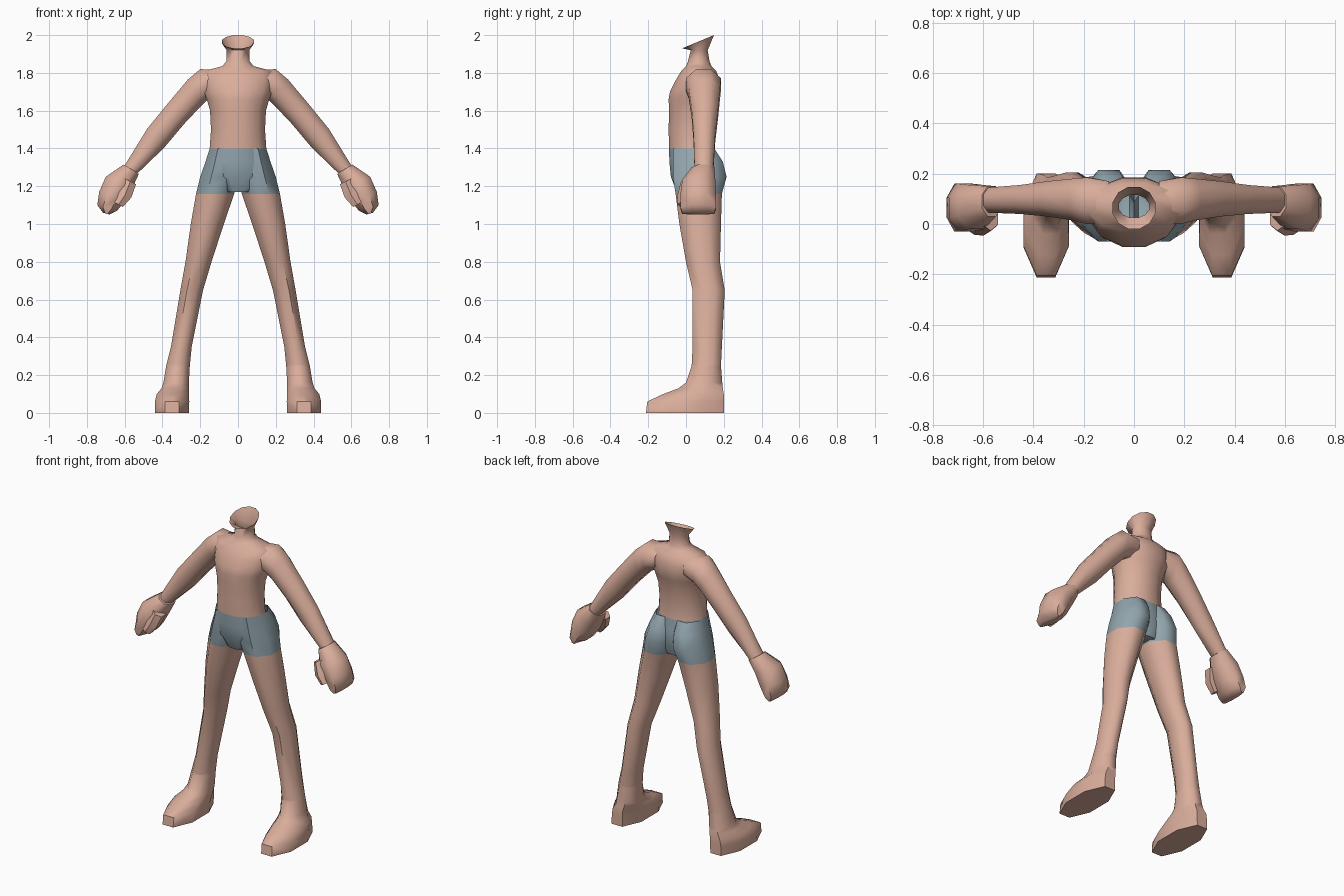
import bpy, bmesh, math
from mathutils import Vector

cube = bpy.data.objects.get("Cube")
if cube:
    bpy.data.objects.remove(cube)


def material(name, rgb):
    m = bpy.data.materials.new(name)
    m.use_nodes = True
    m.diffuse_color = (*rgb, 1)
    m.node_tree.nodes["Principled BSDF"].inputs["Base Color"].default_value = (*rgb, 1)
    return m


SKIN = material("skin", (0.70, 0.42, 0.33))
SHORTS = material("grey blue shorts", (0.29, 0.38, 0.42))
HEM, WAIST = 1.16, 1.40


def loft(name, rings, sides=8, mirror=True, cap_start=False, cap_end=False, tilt=0):
    """Each ring: outer edge x, z, inner edge x, z, front y, back y."""
    bm = bmesh.new()
    step = 2 * math.pi / sides
    fit = 1 / math.cos(step / 2)
    loops = []
    for k, (xo, zo, xi, zi, yf, yb) in enumerate(rings):
        mid = Vector(((xo + xi) / 2, (yf + yb) / 2, (zo + zi) / 2))
        u = Vector(((xo - xi) / 2, 0, (zo - zi) / 2)) * fit
        lean = tilt if k == len(rings) - 1 else 0
        v = Vector((0, (yb - yf) / 2, lean)) * fit
        loops.append([bm.verts.new(mid + u * math.cos((i + .5) * step) + v * math.sin((i + .5) * step))
                      for i in range(sides)])
    for a, b in zip(loops, loops[1:]):
        for i in range(sides):
            j = (i + 1) % sides
            bm.faces.new((a[i], a[j], b[j], b[i]))
    if cap_start:
        bm.faces.new(loops[0])
    if cap_end:
        bm.faces.new(loops[-1])
    bmesh.ops.recalc_face_normals(bm, faces=bm.faces)
    # Shorts cover everything between hem and waist on the trunk and legs
    covered = name in ("torso", "legs")
    for f in bm.faces:
        z = f.calc_center_median().z
        f.material_index = int(covered and HEM - .005 < z < WAIST)
    mesh = bpy.data.meshes.new(name)
    bm.to_mesh(mesh)
    bm.free()
    ob = bpy.data.objects.new(name, mesh)
    bpy.context.collection.objects.link(ob)
    mesh.materials.append(SKIN)
    if covered:
        mesh.materials.append(SHORTS)
    if mirror:
        mod = ob.modifiers.new("Mirror", 'MIRROR')
        mod.use_mirror_merge = False
    bpy.ops.object.select_all(action='DESELECT')
    ob.select_set(True)
    bpy.context.view_layer.objects.active = ob
    bpy.ops.object.shade_smooth_by_angle(angle=math.radians(55))
    return ob


def level(z, xo, xi, yf, yb):
    return (xo, z, xi, z, yf, yb)


# Trunk and open neck: height, half width, front, back
trunk = [
    (1.17, .09, -.05, .15), (1.25, .185, -.08, .17), (1.33, .168, -.088, .165),
    (WAIST, .15, -.09, .152), (1.50, .143, -.092, .15), (1.60, .148, -.09, .16),
    (1.66, .165, -.092, .175), (1.70, .18, -.085, .185), (1.76, .19, -.055, .18),
    (1.81, .18, -.025, .16), (1.835, .085, 0, .135), (1.86, .062, .01, .125),
    (1.92, .06, .025, .115), (1.965, .085, -.02, .148)]
loft("torso", [level(z, w, -w, f, b) for z, w, f, b in trunk],
     sides=12, mirror=False, cap_start=True, tilt=.035)

# Legs, including the legs of the shorts
loft("legs", [level(*r) for r in (
    (WAIST, .15, 0, -.07, .15), (1.33, .172, 0, -.07, .195),
    (1.25, .20, 0, -.07, .215), (HEM, .222, .02, -.055, .19),
    (1.0, .25, .075, -.035, .185), (.8, .278, .14, 0, .18),
    (.65, .305, .185, .035, .205), (.35, .355, .245, .035, .19),
    (.25, .38, .255, .03, .185))])

# Feet with a long sloping instep
loft("feet", [level(*r) for r in (
    (.25, .38, .255, .03, .185), (.16, .395, .26, 0, .192),
    (.13, .405, .26, -.04, .195), (.10, .43, .26, -.12, .2),
    (.06, .44, .258, -.205, .2), (0, .44, .26, -.212, .2))], cap_end=True)

# Arms from shoulder to wrist
loft("arms", [
    (.10, 1.815, .10, 1.68, 0, .17), (.20, 1.82, .165, 1.655, 0, .185),
    (.265, 1.765, .20, 1.62, .015, .18), (.37, 1.64, .285, 1.53, .03, .17),
    (.48, 1.505, .39, 1.405, .04, .155), (.60, 1.31, .53, 1.27, .045, .145)])

# Closed hands and thumbs
loft("hands", [
    (.605, 1.315, .525, 1.265, .03, .15), (.70, 1.25, .555, 1.20, -.02, .155),
    (.735, 1.17, .60, 1.12, -.03, .16), (.745, 1.10, .64, 1.07, -.03, .16),
    (.715, 1.06, .68, 1.05, -.02, .15)], cap_start=True, cap_end=True)
loft("thumbs", [
    (.60, 1.24, .54, 1.21, -.02, .06), (.63, 1.17, .565, 1.14, -.04, .03),
    (.655, 1.115, .61, 1.09, -.04, .01)], sides=6, cap_start=True, cap_end=True)
